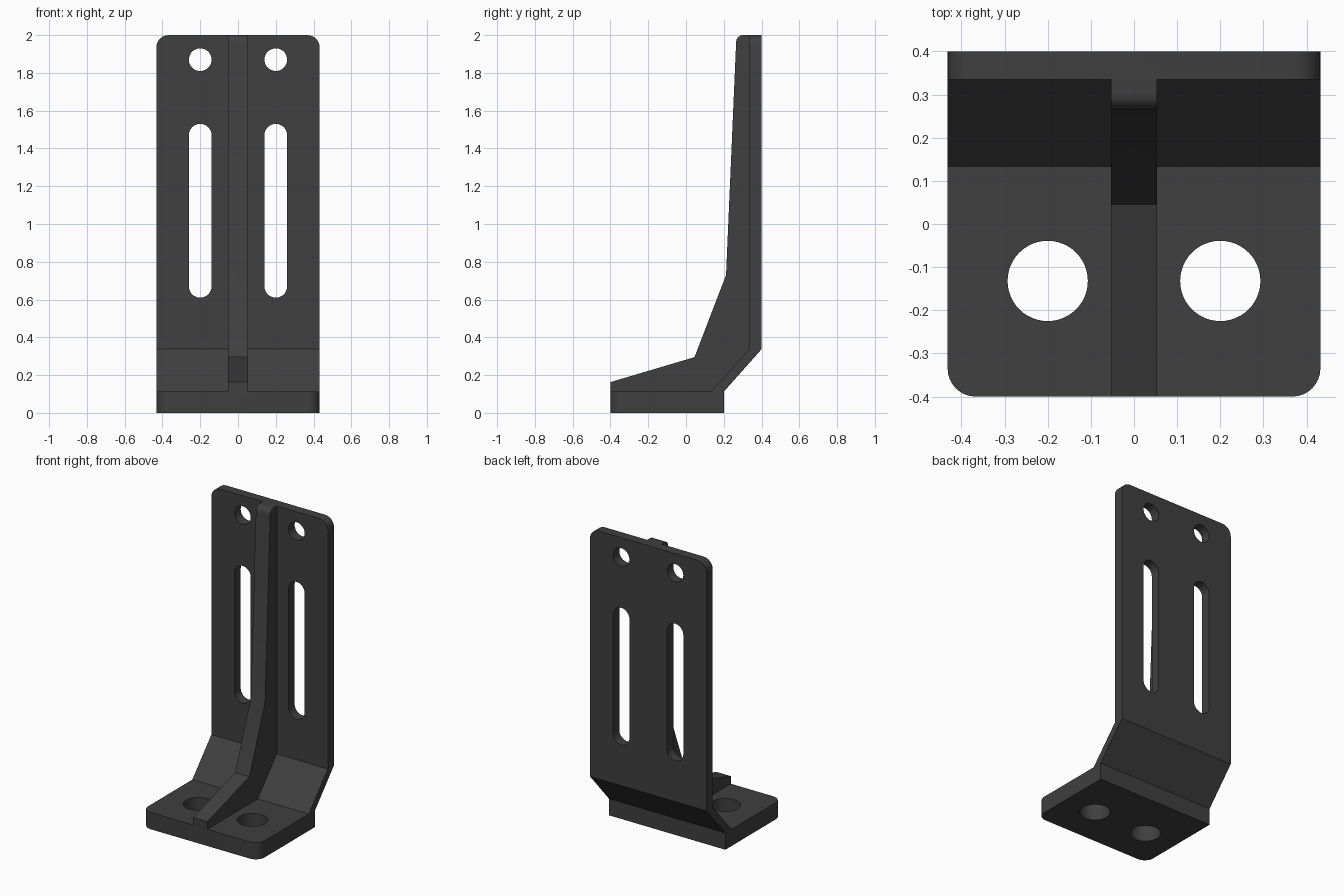
import bpy, bmesh, math
from mathutils import Vector

if "Cube" in bpy.data.objects:
    bpy.data.objects.remove(bpy.data.objects["Cube"])

metal = bpy.data.materials.new("dark_grey_metal")
metal.use_nodes = True
colour = (0.05, 0.05, 0.05, 1)
metal.diffuse_color = colour
metal.node_tree.nodes["Principled BSDF"].inputs["Base Color"].default_value = colour


def extrude(name, outline, axis, start, end, round_edge=None, radius=0.0):
    """Extrude a closed outline along an axis, then round the edges that pass a test."""
    place = {"x": lambda u, v: (start, u, v),
             "y": lambda u, v: (u, start, v),
             "z": lambda u, v: (u, v, start)}[axis]
    shift = Vector([end - start if a == axis else 0 for a in "xyz"])
    bm = bmesh.new()
    face = bm.faces.new([bm.verts.new(place(u, v)) for u, v in outline])
    moved = bmesh.ops.extrude_face_region(bm, geom=[face], use_keep_orig=True)
    bmesh.ops.translate(bm, vec=shift,
                        verts=[g for g in moved["geom"] if isinstance(g, bmesh.types.BMVert)])
    bmesh.ops.recalc_face_normals(bm, faces=bm.faces)
    if round_edge:
        edges = [e for e in bm.edges if round_edge(e.verts[0].co, e.verts[1].co)]
        bmesh.ops.bevel(bm, geom=edges, offset=radius, segments=8, profile=0.5, affect="EDGES")
    mesh = bpy.data.meshes.new(name)
    bm.to_mesh(mesh)
    bm.free()
    mesh.materials.append(metal)
    obj = bpy.data.objects.new(name, mesh)
    bpy.context.collection.objects.link(obj)
    return obj


def combine(target, other, operation):
    """Apply a boolean and discard the helper."""
    mod = target.modifiers.new(operation.lower(), "BOOLEAN")
    mod.operation, mod.object, mod.solver = operation, other, "EXACT"
    bpy.context.view_layer.objects.active = target
    bpy.ops.object.modifier_apply(modifier=mod.name)
    bpy.data.objects.remove(other)


def slot(x, low, high, r, n=24):
    """Outline of a stadium between two arc centres; a circle when they coincide."""
    pts = []
    for centre, first in ((high, 0), (low, math.pi)):
        for i in range(n + (high > low)):
            a = first + math.pi * i / n
            pts.append((x + r * math.cos(a), centre + r * math.sin(a)))
    return pts


# Bent plate: foot, sloping web and upright, with rounded outer corners
W, T, H = 0.432, 0.112, 2.0
plate = [(-0.4, 0), (0.2, 0), (0.2, T), (0.4, 0.337), (0.4, H),
         (0.335, H), (0.335, 0.337), (0.133, T), (-0.4, T)]


def outer_corner(a, b):
    along_x = abs(a.x - b.x) > 0.01
    top = min(a.z, b.z) > H - 0.01
    front = max(a.y, b.y) < -0.39
    return not along_x and (top or front)


bracket = extrude("bracket", plate, "x", -W, W, outer_corner, 0.065)

# Central stiffening rib with a rounded top nose
rib_outline = [(-0.4, 0.08), (-0.4, 0.163), (0.045, 0.295), (0.212, 0.73),
               (0.267, H), (0.36, H), (0.36, 0.34), (0.15, 0.08)]


def nose(a, b):
    return min(a.z, b.z) > H - 0.01 and max(a.y, b.y) < 0.3


rib = extrude("rib", rib_outline, "x", -0.053, 0.053, nose, 0.035)
combine(bracket, rib, "UNION")

# Foot holes, long adjustment slots and upper holes on both sides
for side in (-1, 1):
    x = 0.2 * side
    for outline, axis, start, end in (
            (slot(x, -0.132, -0.132, 0.093), "z", -0.1, 0.3),
            (slot(x, 0.67, 1.47, 0.06), "y", 0.25, 0.5),
            (slot(x, 1.87, 1.87, 0.06), "y", 0.25, 0.5)):
        combine(bracket, extrude("cutter", outline, axis, start, end), "DIFFERENCE")

# Smooth the rounded corners and bores, keep the bends crisp
bpy.ops.object.select_all(action="DESELECT")
bracket.select_set(True)
bpy.context.view_layer.objects.active = bracket
bpy.ops.object.shade_smooth_by_angle(angle=math.radians(20))
